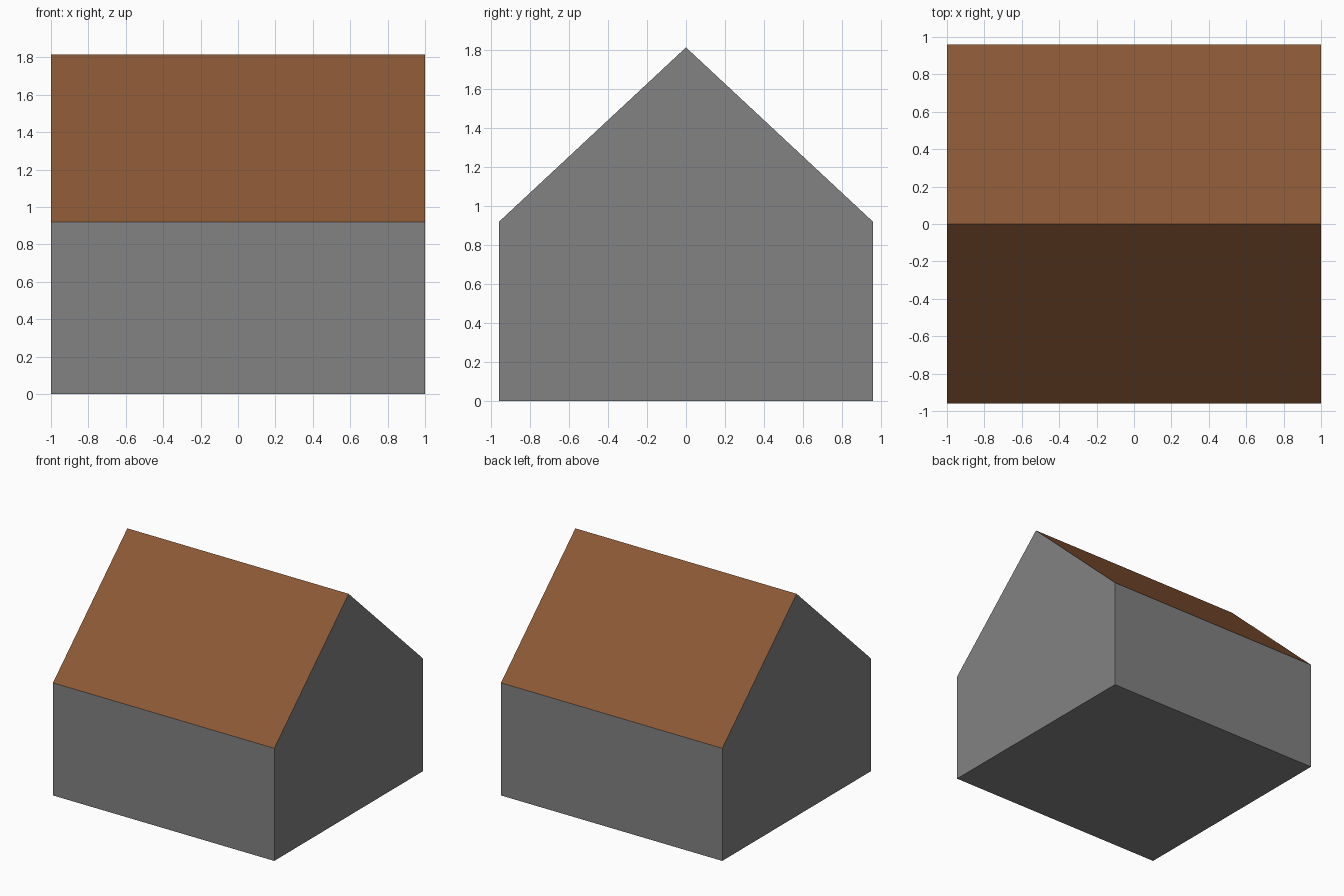
import bpy
import bmesh

if "Cube" in bpy.data.objects:
    bpy.data.objects.remove(bpy.data.objects["Cube"])

HALF_X, HALF_Y, EAVE, RIDGE = 1.0, 0.96, 0.92, 1.815


def material(name, rgb):
    mat = bpy.data.materials.new(name)
    mat.diffuse_color = (*rgb, 1.0)
    mat.use_nodes = True
    mat.node_tree.nodes["Principled BSDF"].inputs["Base Color"].default_value = mat.diffuse_color
    return mat


# House body: gable profile extruded along x
profile = [(-HALF_Y, 0), (HALF_Y, 0), (HALF_Y, EAVE), (0, RIDGE), (-HALF_Y, EAVE)]
bm = bmesh.new()
gable = bm.faces.new([bm.verts.new((-HALF_X, y, z)) for y, z in profile])
result = bmesh.ops.extrude_face_region(bm, geom=[gable], use_keep_orig=True)
moved = [g for g in result["geom"] if isinstance(g, bmesh.types.BMVert)]
bmesh.ops.translate(bm, verts=moved, vec=(2 * HALF_X, 0, 0))
bmesh.ops.recalc_face_normals(bm, faces=bm.faces)

# Upward-facing slopes are the brown roof, everything else is grey wall
for face in bm.faces:
    face.normal_update()
    face.material_index = 1 if face.normal.z > 0.1 else 0

mesh = bpy.data.meshes.new("house")
bm.to_mesh(mesh)
bm.free()
mesh.materials.append(material("wall grey", (0.223, 0.223, 0.223)))
mesh.materials.append(material("roof brown", (0.258, 0.098, 0.037)))
house = bpy.data.objects.new("house", mesh)
bpy.context.collection.objects.link(house)
